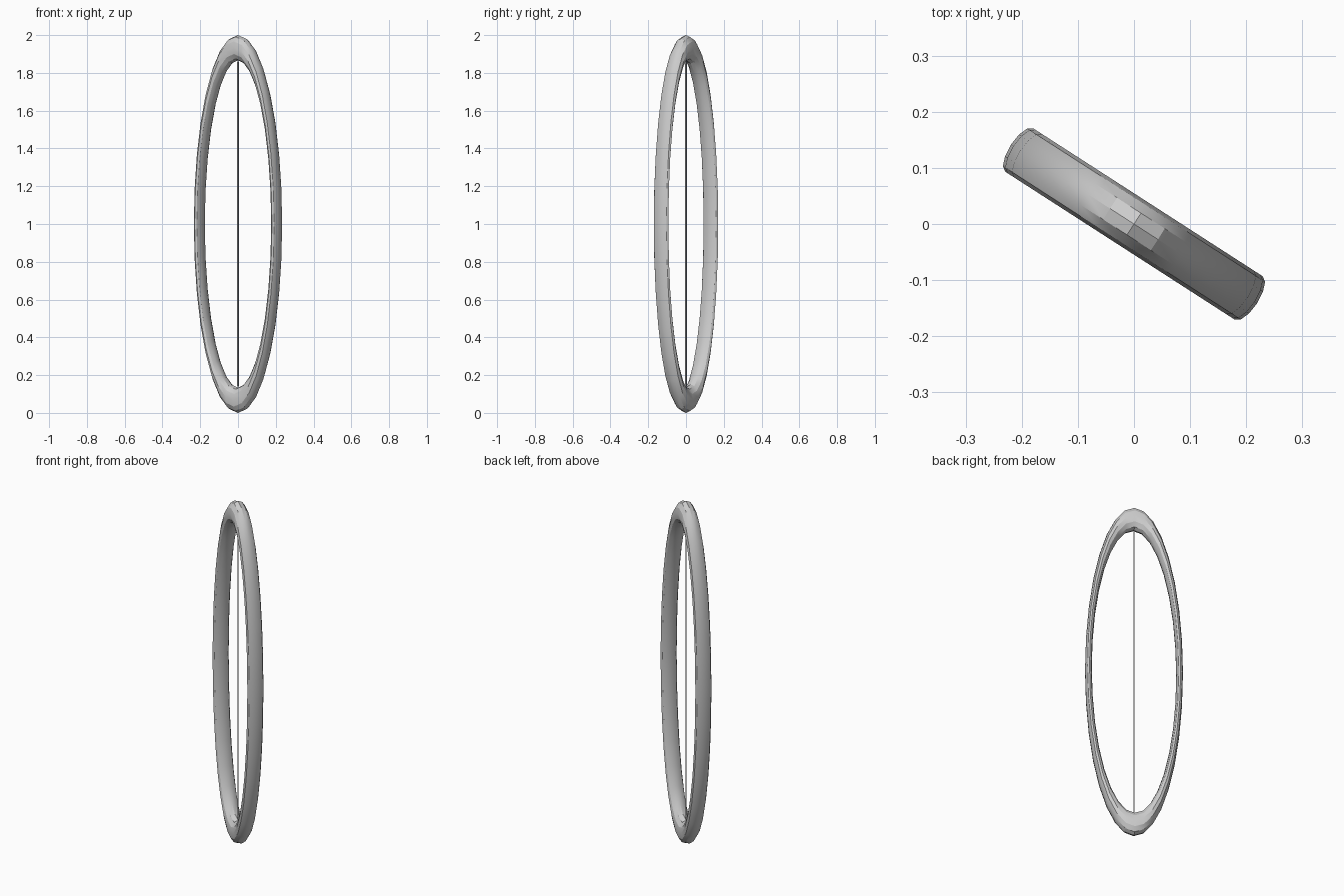
import bpy
import math

if "Cube" in bpy.data.objects:
    bpy.data.objects.remove(bpy.data.objects["Cube"])

TURN = math.radians(-32.8)   # ring is turned about the vertical axis
MID_Z = 1.0
SEGMENTS = 32                # around the ring
SIDES = 12                   # around the tube


def build(name, verts, faces):
    mesh = bpy.data.meshes.new(name)
    mesh.from_pydata(verts, [], faces)
    obj = bpy.data.objects.new(name, mesh)
    bpy.context.collection.objects.link(obj)
    obj.location.z = MID_Z
    obj.rotation_euler.z = TURN
    return obj


# Oval ring: a torus squeezed sideways, standing upright
outer, tube = 1.0, 0.067
squeeze, half_depth = 0.261, 0.046
verts, faces = [], []
for i in range(SEGMENTS):
    a = 2 * math.pi * i / SEGMENTS
    for j in range(SIDES):
        b = 2 * math.pi * j / SIDES
        r = outer - tube + tube * math.cos(b)
        verts.append((r * math.cos(a) * squeeze,
                      half_depth * math.sin(b),
                      r * math.sin(a)))
        i2, j2 = (i + 1) % SEGMENTS, (j + 1) % SIDES
        faces.append((i * SIDES + j, i * SIDES + j2,
                      i2 * SIDES + j2, i2 * SIDES + j))
ring = build("oval_ring", verts, faces)

# Hair-thin upright line in the middle of the opening
w, h = 0.003, 0.86
corners = [(-w, -w), (w, -w), (w, w), (-w, w)]
verts = [(x, y, z) for z in (-h, h) for x, y in corners]
faces = [(3, 2, 1, 0), (4, 5, 6, 7)]
faces += [(k, (k + 1) % 4, (k + 1) % 4 + 4, k + 4) for k in range(4)]
build("centre_line", verts, faces)

# Soft shading on the ring
bpy.context.view_layer.objects.active = ring
ring.select_set(True)
bpy.ops.object.shade_smooth_by_angle(angle=math.radians(25))
